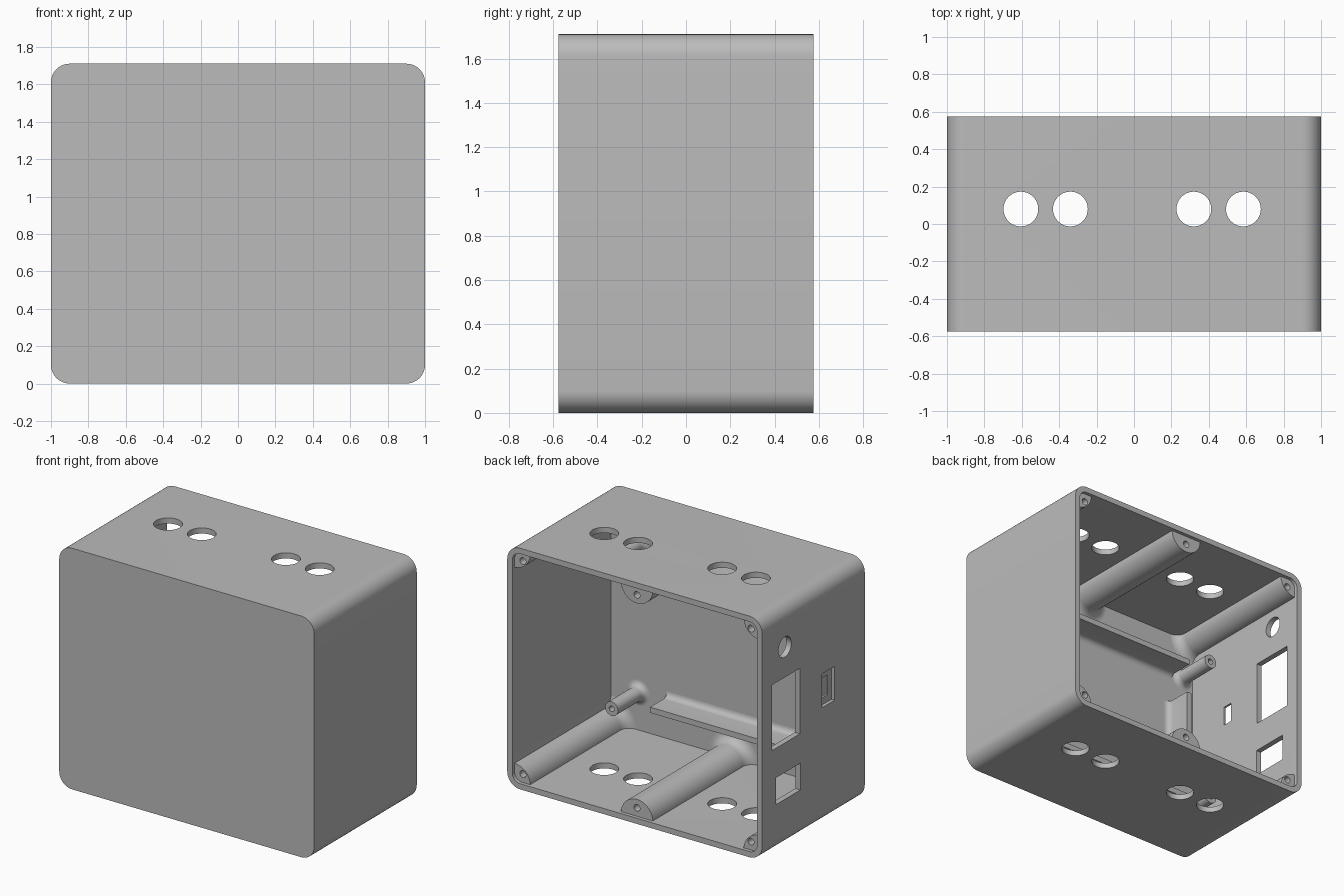
import bpy, bmesh, math
from mathutils import Vector

cube = bpy.data.objects.get("Cube")
if cube:
    bpy.data.objects.remove(cube, do_unlink=True)

grey = bpy.data.materials.new("plain_grey")
grey.use_nodes = True
grey.diffuse_color = (0.5, 0.5, 0.5, 1)
grey.node_tree.nodes["Principled BSDF"].inputs["Base Color"].default_value = (0.5, 0.5, 0.5, 1)

# Overall sizes
HALF_X, HALF_Y, TOP, WALL = 1.0, 0.575, 1.71, 0.04
PANEL = -0.53                      # inner face of the front panel
SEAT = 0.55                        # end of the screw posts
MID = TOP / 2


def make(name, bm):
    bmesh.ops.remove_doubles(bm, verts=bm.verts, dist=1e-5)
    bmesh.ops.recalc_face_normals(bm, faces=bm.faces)
    mesh = bpy.data.meshes.new(name)
    bm.to_mesh(mesh)
    bm.free()
    mesh.materials.append(grey)
    obj = bpy.data.objects.new(name, mesh)
    bpy.context.collection.objects.link(obj)
    return obj


def loft(rings, closed=False):
    """Solid through matching closed rings of points."""
    bm = bmesh.new()
    rows = [[bm.verts.new(p) for p in ring] for ring in rings]
    n = len(rows[0])
    for a, b in zip(rows, rows[1:] + (rows[:1] if closed else [])):
        for i in range(n):
            j = (i + 1) % n
            bm.faces.new((a[i], a[j], b[j], b[i]))
    if not closed:
        bm.faces.new(rows[0])
        bm.faces.new(rows[-1])
    return bm


def prism(pts, axis, lo, hi):
    """Extrude a 2D outline along the x, y or z axis."""
    def place(p, t):
        c = list(p)
        c.insert("xyz".index(axis), t)
        return Vector(c)
    return loft([[place(p, t) for p in pts] for t in (lo, hi)])


def circle(u, v, r, n=32):
    return [(u + r * math.cos(k * math.tau / n), v + r * math.sin(k * math.tau / n)) for k in range(n)]


def rect(u0, u1, v0, v1):
    return [(u0, v0), (u1, v0), (u1, v1), (u0, v1)]


def rounded(hx, hz, r, n=10):
    pts = []
    for k, (sx, sz) in enumerate(((1, 1), (-1, 1), (-1, -1), (1, -1))):
        for i in range(n + 1):
            a = (k + i / n) * math.pi / 2
            pts.append((sx * (hx - r) + r * math.cos(a), MID + sz * (hz - r) + r * math.sin(a)))
    return pts


def revolve(profile, x, z, start, sweep, steps):
    """Turn a closed (radius, y) outline about an axis parallel to y."""
    full = sweep >= 360
    rings = []
    for k in range(steps if full else steps + 1):
        a = math.radians(start + sweep * k / steps)
        rings.append([Vector((x + r * math.cos(a), y, z + r * math.sin(a))) for r, y in profile])
    return loft(rings, full)


def flare(r, size, n=6):
    """Concave fillet from the front panel out to radius r."""
    return [(r + size * (1 - math.sin(t)), PANEL + size * (1 - math.cos(t)))
            for t in (i / n * math.pi / 2 for i in range(n + 1))]


def cut(obj, bm):
    cutter = make("cutter", bm)
    cutter.hide_render = True
    mod = obj.modifiers.new("cut", "BOOLEAN")
    mod.operation, mod.solver, mod.object = "DIFFERENCE", "EXACT", cutter
    bpy.context.view_layer.objects.active = obj
    bpy.ops.object.modifier_apply(modifier=mod.name)
    bpy.data.objects.remove(cutter, do_unlink=True)


def smooth(obj):
    bpy.ops.object.select_all(action="DESELECT")
    obj.select_set(True)
    bpy.context.view_layer.objects.active = obj
    bpy.ops.object.shade_smooth_by_angle(angle=math.radians(32))


# Enclosure shell, open at the back, with a filleted cavity
shell = make("enclosure_shell", prism(rounded(HALF_X, MID, 0.1), "y", -HALF_Y, HALF_Y))
cavity = prism(rounded(HALF_X - WALL, MID - WALL, 0.06), "y", PANEL, 0.7)
front_edges = [e for e in cavity.edges if all(abs(v.co.y - PANEL) < 1e-5 for v in e.verts)]
bmesh.ops.bevel(cavity, geom=front_edges, offset=0.04, segments=4, profile=0.5, affect="EDGES")
cut(shell, cavity)

# Round holes through the top and the bottom
for hx in (-0.605, -0.34, 0.32, 0.585):
    cut(shell, prism(circle(hx, 0.08, 0.093, 40), "z", -0.1, TOP + 0.1))

# Side openings: round hole, two windows, recessed slot
cut(shell, prism(circle(0.32, 1.42, 0.072), "x", -1.1, -0.9))
for window in (rect(0.152, 0.466, 0.74, 1.205), rect(0.146, 0.42, 0.34, 0.53),
               rect(-0.195, -0.12, 0.88, 1.02)):
    cut(shell, prism(window, "x", -1.1, -0.9))
cut(shell, prism(rect(-0.236, -0.095, 0.83, 1.07), "x", -1.1, -0.975))
smooth(shell)

# Screw posts: quarter rounds in the corners, half rounds in the middle
post = [(0, PANEL - 0.02), (0.195, PANEL - 0.02)] + flare(0.125, 0.07) + [(0.125, SEAT), (0, SEAT)]
for level, side in (("bottom", 1), ("top", -1)):
    z = 0.035 if side > 0 else TOP - 0.035
    for label, sx in (("right", -1), ("middle", 0), ("left", 1)):
        x = 0.962 * sx
        if sx == 0:
            start, sweep = (0 if side > 0 else 180), 180
        else:
            start = {(-1, 1): 0, (1, 1): 90, (1, -1): 180, (-1, -1): 270}[sx, side]
            sweep = 90
        obj = make(f"{level}_{label}_screw_post", revolve(post, x, z, start, sweep, sweep // 6))
        cut(obj, prism(circle(0.895 * sx, z + side * 0.065, 0.024, 20), "y", 0.25, 0.7))
        smooth(obj)

# Board standoffs with bores
standoff = [(0.02, PANEL - 0.02), (0.09, PANEL - 0.02)] + flare(0.05, 0.04) + [(0.05, -0.23), (0.02, -0.23)]
for level, z in (("lower", 0.305), ("upper", 1.36)):
    for label, x in (("right", -0.87), ("left", 0.745)):
        smooth(make(f"{level}_{label}_standoff", revolve(standoff, x, z, 0, 360, 32)))

# Rails on the front panel with filleted roots
half = [(0.06, PANEL - 0.02)] + flare(0.02, 0.04) + [(0.02, -0.34)]
section = half + [(-w, y) for w, y in reversed(half)]
for name, z in (("lower_rail", 0.315), ("upper_rail", 1.37)):
    smooth(make(name, prism([(y, z + w) for w, y in section], "x", -0.775, 0.52)))
smooth(make("upright_rail", prism([(-0.775 + w, y) for w, y in section], "z", 0.56, 1.13)))
